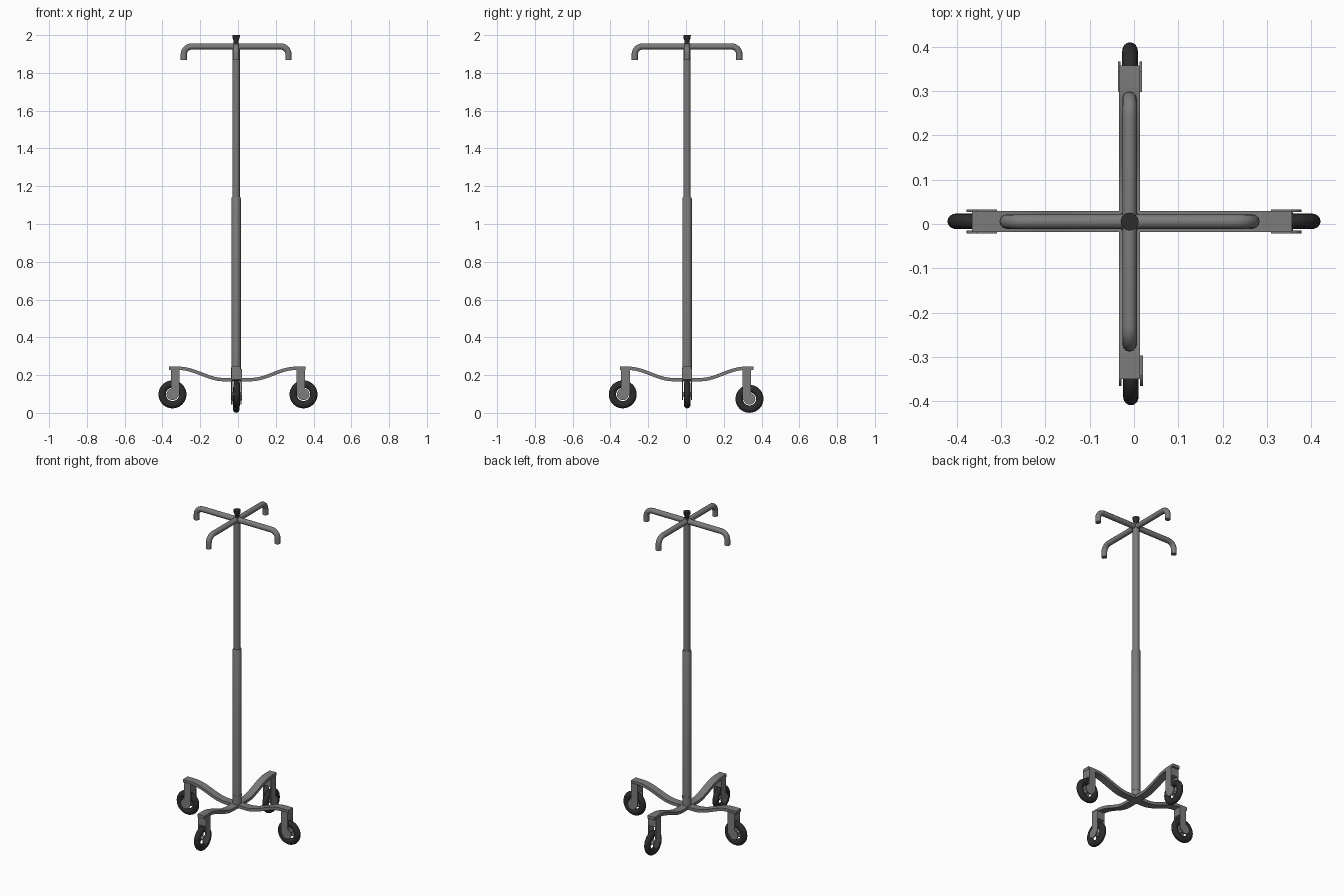
import bpy, bmesh, math
from mathutils import Matrix, Vector

if "Cube" in bpy.data.objects:
    bpy.data.objects.remove(bpy.data.objects["Cube"])

CX, CY = -0.01, 0.0055          # pole axis


def material(name, v):
    m = bpy.data.materials.new(name)
    m.diffuse_color = (v, v, v, 1)
    m.use_nodes = True
    m.node_tree.nodes["Principled BSDF"].inputs["Base Color"].default_value = m.diffuse_color
    return m


dark = material("dark_rubber", 0.025)
steel = material("grey_steel", 0.2)


def finish(ob, mat=steel, angle=35):
    bpy.ops.object.select_all(action='DESELECT')
    ob.select_set(True)
    bpy.context.view_layer.objects.active = ob
    ob.data.materials.append(mat)
    bpy.ops.object.shade_smooth_by_angle(angle=math.radians(angle))
    return ob


def mesh_object(name, bm, matrix, mat=steel):
    bmesh.ops.recalc_face_normals(bm, faces=bm.faces)
    me = bpy.data.meshes.new(name)
    bm.to_mesh(me)
    bm.free()
    ob = bpy.data.objects.new(name, me)
    bpy.context.collection.objects.link(ob)
    ob.matrix_world = matrix
    return finish(ob, mat)


def lathe(name, profile, mat=steel, steps=32):
    """Spin (radius, z) points round the pole axis."""
    bm = bmesh.new()
    vs = [bm.verts.new((r, 0, z)) for r, z in profile]
    es = [bm.edges.new(p) for p in zip(vs, vs[1:])]
    bmesh.ops.spin(bm, geom=vs + es, cent=(0, 0, 0), axis=(0, 0, 1),
                   angle=2 * math.pi, steps=steps)
    bmesh.ops.remove_doubles(bm, verts=bm.verts, dist=1e-5)
    return mesh_object(name, bm, Matrix.Translation((CX, CY, 0)), mat)


def prism(name, outline, y0, y1, matrix):
    """Extrude an (x, z) outline from y0 to y1."""
    bm = bmesh.new()
    face = bm.faces.new([bm.verts.new((x, y0, z)) for x, z in outline])
    ext = bmesh.ops.extrude_face_region(bm, geom=[face])
    bmesh.ops.translate(bm, vec=(0, y1 - y0, 0),
                        verts=[g for g in ext["geom"] if isinstance(g, bmesh.types.BMVert)])
    # the extrude leaves the start face in place only if it is needed as a cap
    bmesh.ops.holes_fill(bm, edges=[e for e in bm.edges if e.is_boundary], sides=0)
    return mesh_object(name, bm, matrix)


def place(x, y, degrees):
    return Matrix.Translation((x, y, 0)) @ Matrix.Rotation(math.radians(degrees), 4, 'Z')


# telescopic pole and top cap
lathe("lower_pole", [(0, 0.172), (0.025, 0.172), (0.025, 1.135), (0.022, 1.142), (0, 1.142)])
lathe("upper_pole", [(0, 1.13), (0.0195, 1.13), (0.0195, 1.955), (0, 1.958)])
lathe("pole_collar", [(0, 0.228), (0.0265, 0.228), (0.0265, 0.24), (0, 0.24)])
lathe("top_cap", [(0, 1.95), (0.013, 1.95), (0.013, 1.968), (0.019, 1.985), (0.020, 2.0), (0, 2.0)], dark)

# hook bars with bent-down ends
bend, reach, hz = 0.042, 0.277, 1.94
half = [(reach - bend + bend * math.sin(t), hz - bend + bend * math.cos(t))
        for t in [i * math.pi / 16 for i in range(9)]] + [(reach, 1.867)]
path = [(-x, z) for x, z in reversed(half)] + half
for name, deg in (("hook_bar_x", 0), ("hook_bar_y", 90)):
    cu = bpy.data.curves.new(name, 'CURVE')
    cu.dimensions = '3D'
    cu.bevel_depth, cu.bevel_resolution, cu.use_fill_caps = 0.0165, 4, True
    sp = cu.splines.new('POLY')
    sp.points.add(len(path) - 1)
    for p, (x, z) in zip(sp.points, path):
        p.co = (x, 0, z, 1)
    ob = bpy.data.objects.new(name, cu)
    bpy.context.collection.objects.link(ob)
    ob.matrix_world = place(CX, CY, deg)
    bpy.ops.object.select_all(action='DESELECT')
    ob.select_set(True)
    bpy.context.view_layer.objects.active = ob
    bpy.ops.object.convert(target='MESH')
    finish(bpy.context.object)


# curved flat base bars
def bar_height(x):
    t = min(max((abs(x) - 0.07) / 0.24, 0), 1)
    return 0.176 + 0.06 * (0.5 - 0.5 * math.cos(math.pi * t))


def bar_outline(length, thick=0.018, n=48):
    top, low = [], []
    for i in range(n + 1):
        x = -length + 2 * length * i / n
        slope = (bar_height(x + 1e-3) - bar_height(x - 1e-3)) / 2e-3
        nrm = Vector((-slope, 1)).normalized() * thick / 2
        c = Vector((x, bar_height(x)))
        top.append(tuple(c + nrm))
        low.append(tuple(c - nrm))
    return top + low[::-1]


prism("base_bar_x", bar_outline(0.361), -0.0235, 0.0235, place(-0.004, CY, 0))
prism("base_bar_y", bar_outline(0.354), -0.0235, 0.0235, place(CX, 0.004, 90))

# casters: name, direction, wheel distance, wheel height, sideways position
for side, deg, R, zc, pos in (("right", 0, 0.347, 0.098, (0, 0.006)),
                              ("left", 180, 0.347, 0.098, (0, 0.006)),
                              ("back", 90, 0.336, 0.0745, (-0.009, 0)),
                              ("front", 270, 0.335, 0.098, (-0.007, 0))):
    m = place(*pos, deg)
    # fork plates with round hub ends
    inner, outer, hub = R - 0.038, R + 0.008, 0.031
    arc = [(R + hub * math.cos(math.radians(a)), zc + hub * math.sin(math.radians(a)))
           for a in range(75, -166, -15)]
    outline = [(inner, 0.232), (outer, 0.232)] + arc + [(inner, zc)]
    for tag, y in (("a", -0.027), ("b", 0.021)):
        prism(f"{side}_fork_plate_{tag}", outline, y, y + 0.006, m)
    prism(f"{side}_fork_block", [(inner, 0.178), (outer, 0.178), (outer, 0.23), (inner, 0.23)],
          -0.022, 0.022, m)
    across = m @ Matrix.Translation((R, 0, zc)) @ Matrix.Rotation(math.pi / 2, 4, 'X')
    # axle
    bm = bmesh.new()
    bmesh.ops.create_cone(bm, cap_ends=True, segments=16, radius1=0.012, radius2=0.012, depth=0.046)
    mesh_object(f"{side}_axle", bm, across)
    # tyre, slightly deeper than it is wide
    bpy.ops.mesh.primitive_torus_add(major_segments=40, minor_segments=16,
                                     major_radius=0.0545, minor_radius=0.0195)
    tyre = bpy.context.object
    tyre.name = f"{side}_tyre"
    tyre.matrix_world = across @ Matrix.Diagonal((1, 1, 0.9, 1))
    finish(tyre, dark, 60)
